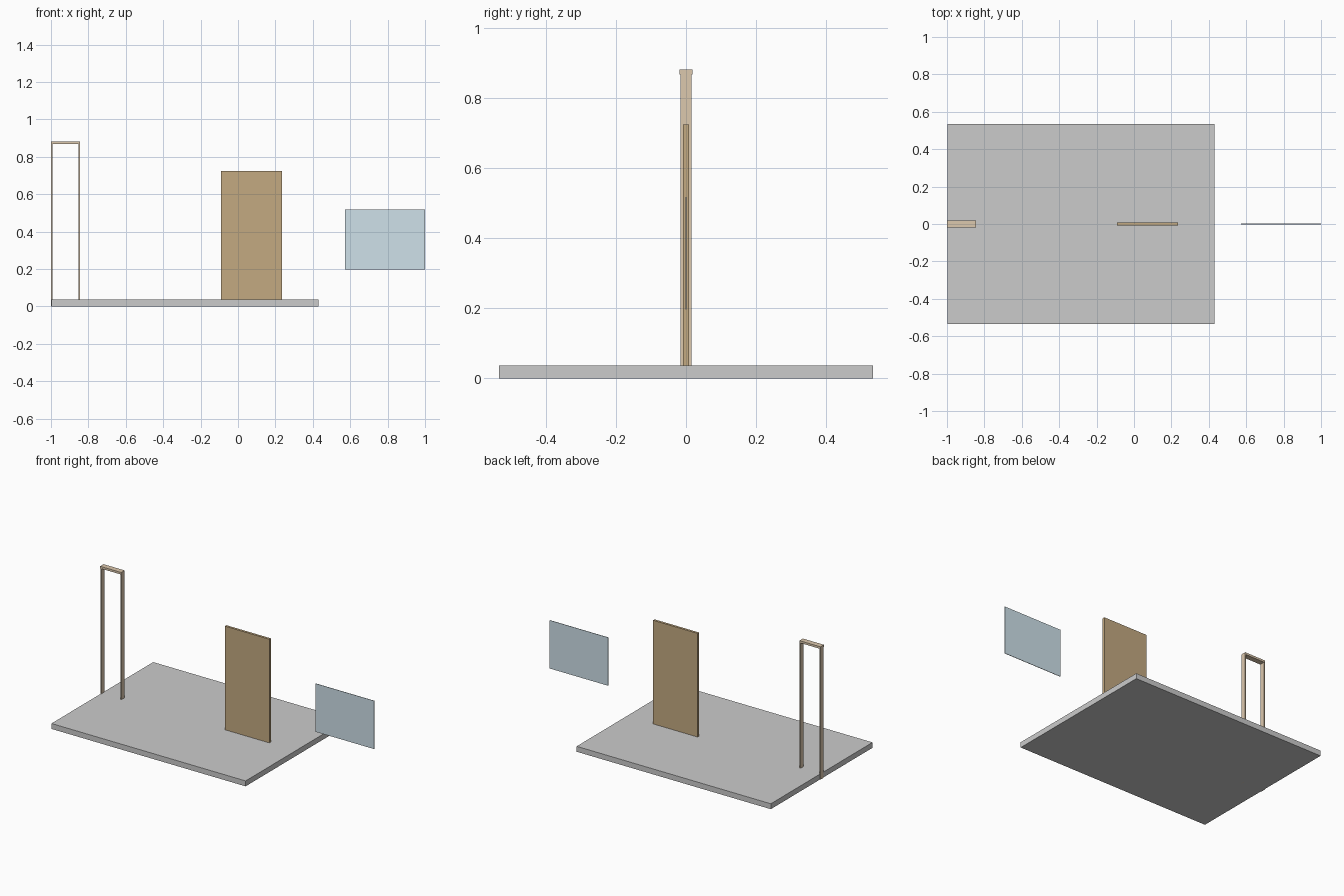
import bpy

if "Cube" in bpy.data.objects:
    bpy.data.objects.remove(bpy.data.objects["Cube"])

def material(name, color):
    m = bpy.data.materials.new(name)
    m.diffuse_color = color
    m.use_nodes = True
    m.node_tree.nodes["Principled BSDF"].inputs["Base Color"].default_value = m.diffuse_color
    return m

def box(name, x, y, z, mat=None):
    """Box from (min, max) ranges on each axis."""
    bpy.ops.mesh.primitive_cube_add(size=1, location=[sum(r) / 2 for r in (x, y, z)])
    ob = bpy.context.object
    ob.name = name
    ob.scale = [r[1] - r[0] for r in (x, y, z)]
    bpy.ops.object.transform_apply(location=False, rotation=False, scale=True)
    if mat:
        ob.data.materials.append(mat)
    return ob

def sym(half):
    return (-half, half)

frame_wood = material("frame_wood", (0.72, 0.58, 0.42, 1))
door_wood = material("door_wood", (0.55, 0.40, 0.22, 1))
glass = material("glass", (0.62, 0.75, 0.82, 1))

# Floor slab
box("floor_slab", (-0.9965, 0.4295), sym(0.5335), (0, 0.036))

# Door frame: two thin posts and a slightly wider top rail
left, right, post = -1.0, -0.846, 0.0075
box("frame_post_left", (left, left + post), sym(0.016), (0, 0.868), frame_wood)
box("frame_post_right", (right - post, right), sym(0.016), (0, 0.868), frame_wood)
box("frame_top_rail", (left, right), sym(0.018), (0.868, 0.882), frame_wood)

# Door leaf
box("door_panel", (-0.091, 0.236), sym(0.008), (0.001, 0.724), door_wood)

# Window pane, hanging beside the slab
box("window_pane", (0.572, 1.0), sym(0.0015), (0.197, 0.517), glass)
